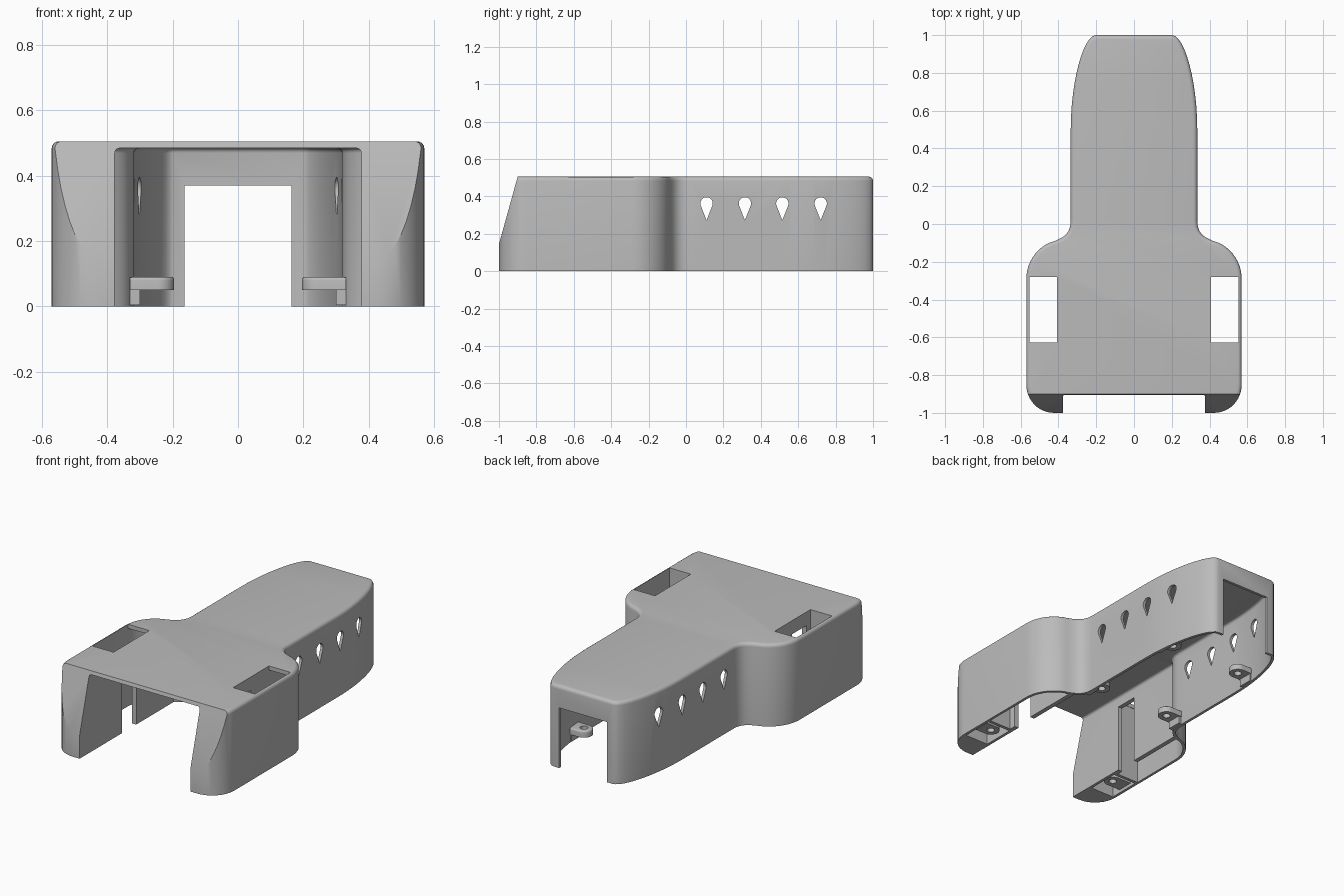
import bpy, bmesh, math
from mathutils import Vector

cube = bpy.data.objects.get("Cube")
if cube:
    bpy.data.objects.remove(cube, do_unlink=True)

grey = bpy.data.materials.new("plain grey")
grey.use_nodes = True
grey.diffuse_color = (0.5, 0.5, 0.5, 1)
grey.node_tree.nodes["Principled BSDF"].inputs["Base Color"].default_value = (0.5, 0.5, 0.5, 1)


def prism(name, pts, lo, hi, axis="z", rim=0):
    """Extrude a 2D outline along z, or a (y, z) outline along x."""
    def place(p, h):
        return (p[0], p[1], h) if axis == "z" else (h, p[0], p[1])
    bm = bmesh.new()
    low = [bm.verts.new(place(p, lo)) for p in pts]
    top = [bm.verts.new(place(p, hi)) for p in pts]
    bm.faces.new(low)
    cap = bm.faces.new(top)
    for i in range(len(pts)):
        j = (i + 1) % len(pts)
        bm.faces.new((low[i], low[j], top[j], top[i]))
    bmesh.ops.recalc_face_normals(bm, faces=bm.faces[:])
    if rim:
        bmesh.ops.bevel(bm, geom=list(cap.edges), offset=rim, segments=4,
                        profile=0.5, affect="EDGES")
    mesh = bpy.data.meshes.new(name)
    bm.to_mesh(mesh)
    bm.free()
    mesh.materials.append(grey)
    ob = bpy.data.objects.new(name, mesh)
    bpy.context.collection.objects.link(ob)
    return ob


def rect(x0, x1, y0, y1):
    return [(x0, y0), (x1, y0), (x1, y1), (x0, y1)]


def flip(pts, s):
    return [(s * x, y) for x, y in pts]


def select(ob):
    bpy.ops.object.select_all(action="DESELECT")
    ob.select_set(True)
    bpy.context.view_layer.objects.active = ob


def combine(ob, tool, op="DIFFERENCE"):
    select(ob)
    mod = ob.modifiers.new("cut", "BOOLEAN")
    mod.operation, mod.solver, mod.object = op, "EXACT", tool
    bpy.ops.object.modifier_apply(modifier=mod.name)
    bpy.data.objects.remove(tool, do_unlink=True)


def finish(ob):
    select(ob)
    bpy.ops.object.shade_smooth_by_angle(angle=math.radians(30))


def curve(a, b, c, d, n=12):
    a, b, c, d = map(Vector, (a, b, c, d))
    out = []
    for i in range(n + 1):
        t = i / n
        u = 1 - t
        out.append(a * u**3 + b * (3 * u * u * t) + c * (3 * u * t * t) + d * t**3)
    return out


def circle(x, y, r, n=24, start=0, sweep=math.tau):
    return [(x + r * math.cos(start + sweep * i / n), y + r * math.sin(start + sweep * i / n))
            for i in range(n)]


# Half outline from the narrow rear to the wide front
half = (curve((0.2, 1), (0.27, 1), (0.335, 0.75), (0.335, 0.5))
        + curve((0.335, 0.02), (0.335, -0.05), (0.37, -0.07), (0.42, -0.09))
        + curve((0.42, -0.09), (0.5, -0.11), (0.57, -0.19), (0.57, -0.29))[1:]
        + curve((0.57, -0.85), (0.57, -0.93), (0.51, -1), (0.42, -1)))

# Outline moved inward by the wall thickness
inner = []
for i, p in enumerate(half):
    d = (half[min(i + 1, len(half) - 1)] - half[max(i - 1, 0)]).normalized()
    inner.append(p + Vector((d.y, -d.x)) * 0.017)
inner[0] = Vector((0.2, 0.983))

# Shell body with rounded top rim
outline = [tuple(p) for p in half]
shell = prism("shell", outline + flip(outline, -1)[::-1], 0, 0.505, rim=0.022)

# Main cavity, open to the front and below
room = [(min(p.x, 0.377), p.y) for p in inner if p.y > -0.12] + [(0.377, -1.2)]
combine(shell, prism("cavity", room + flip(room, -1)[::-1], -0.1, 0.484, rim=0.015))

# Sloped front
combine(shell, prism("slope", [(-1.2, 0.145), (-1, 0.145), (-0.9, 0.505), (-0.87, 0.613),
                               (-1.2, 0.613)], -1, 1, "x"))

# Rear doorway
combine(shell, prism("doorway", rect(-0.163, 0.163, 0.9, 1.2), -0.1, 0.37))

# Teardrop vents through both walls
for y in (0.11, 0.315, 0.515, 0.72):
    drop = circle(y, 0.362, 0.033, 18, math.radians(-20), math.radians(232)) + [(y, 0.272)]
    combine(shell, prism("vent", drop, -1, 1, "x"))

# Side pockets, top windows, inner slots and foot recesses
pocket = [(0.405, -0.63), (0.555, -0.63)]
pocket += [tuple(p) for p in reversed(inner) if -0.6 < p.y < 0 and p.x > 0.405]
pocket += [(0.405, pocket[-1][1])]
for s in (1, -1):
    combine(shell, prism("pocket", flip(pocket, s), -0.1, 0.48))
    combine(shell, prism("window", flip(rect(0.407, 0.553, -0.628, -0.28), s), 0.4, 0.6))
    combine(shell, prism("slot", flip(rect(0.36, 0.42, -0.59, -0.45), s), -0.1, 0.42))
    recess = rect(0.395, 0.553, -0.85, -0.65)
    combine(shell, prism("recess", flip(recess, s), -0.1, 0.09))
finish(shell)


def screw_tab(name, s, x, y, wall, lo, hi):
    """Rounded tab reaching inward from a wall, with a screw hole."""
    pts = circle(x, y, 0.05, 16, math.pi / 2, math.pi)
    pts += [(x, y - 0.05), (wall, y - 0.05), (wall, y + 0.05)]
    tab = prism(name, flip(pts, s), lo, hi, rim=0.01)
    combine(tab, prism("hole", flip(circle(x, y, 0.022), s), -0.1, 0.3))
    finish(tab)


# Screw tabs and their brackets
for s, side in ((1, "left"), (-1, "right")):
    for place, y, wall in (("middle", 0.0, 0.33), ("rear", 0.64, 0.322)):
        screw_tab(f"{side}_{place}_screw_tab", s, 0.245, y, wall, 0.05, 0.09)
        finish(prism(f"{side}_{place}_bracket", flip(rect(0.3, wall, y - 0.045, y + 0.045), s),
                     0.004, 0.088))
    screw_tab(f"{side}_front_screw_tab", s, 0.46, -0.74, 0.56, 0.02, 0.06)
